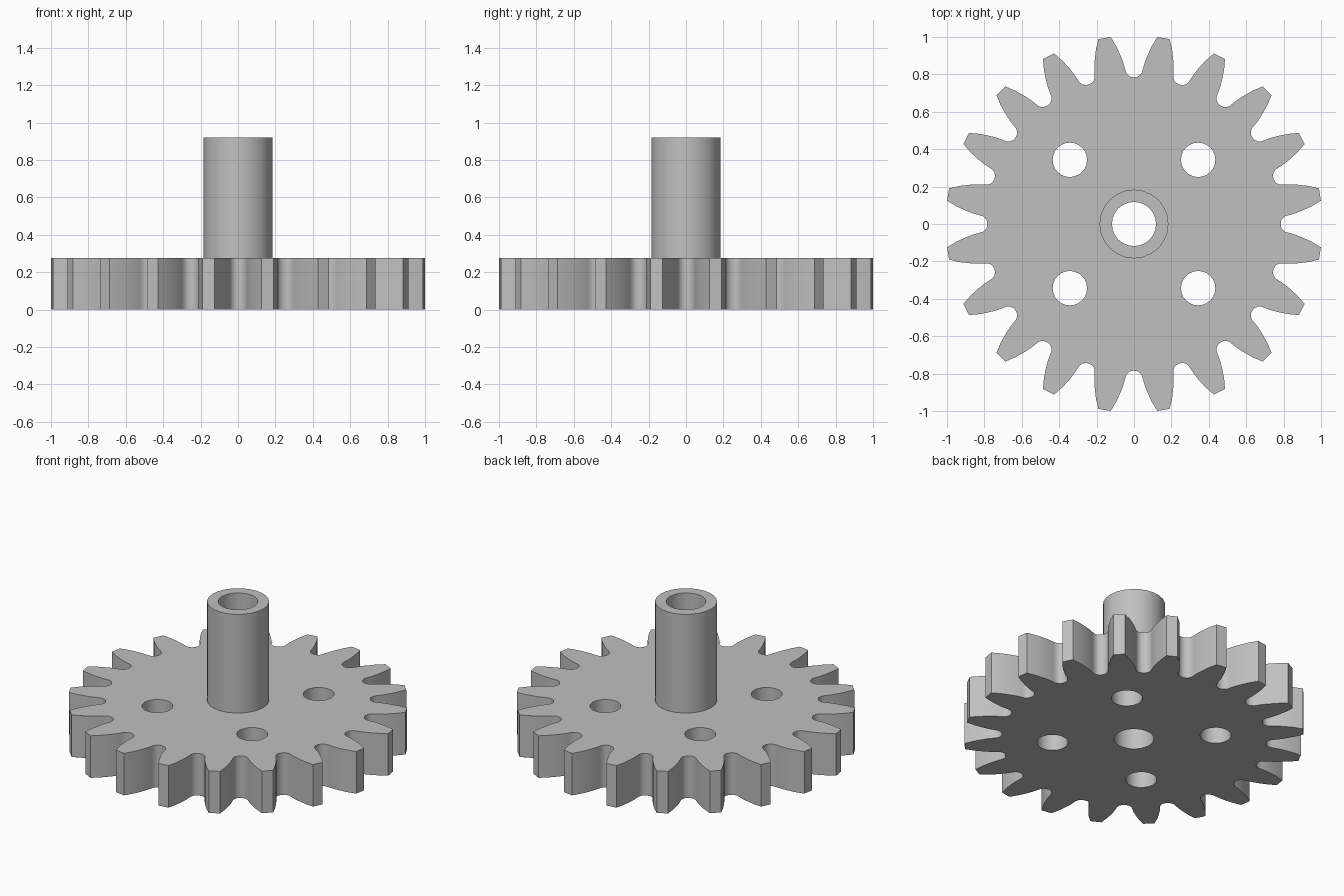
import bpy, bmesh
from math import sin, cos, pi, radians
from mathutils import Vector

cube = bpy.data.objects.get("Cube")
if cube:
    bpy.data.objects.remove(cube, do_unlink=True)

TEETH = 20
THICK = 0.275
TOP = 0.92
BORE_R, HUB_R = 0.118, 0.184
HOLE_R, HOLE_POS = 0.092, 0.343
SEGS = 24

metal = bpy.data.materials.new("Light grey metal")
metal.use_nodes = True
grey = (0.53, 0.53, 0.53, 1)
metal.diffuse_color = grey
metal.node_tree.nodes["Principled BSDF"].inputs["Base Color"].default_value = grey


def circle(cx, cy, r, n):
    return [(cx + r * cos(2 * pi * i / n), cy + r * sin(2 * pi * i / n)) for i in range(n)]


def finish(bm, name):
    """Weld, orient and smooth a mesh, keeping its hard edges."""
    bmesh.ops.remove_doubles(bm, verts=bm.verts, dist=1e-4)
    bmesh.ops.recalc_face_normals(bm, faces=bm.faces)
    mesh = bpy.data.meshes.new(name)
    bm.to_mesh(mesh)
    bm.free()
    mesh.materials.append(metal)
    obj = bpy.data.objects.new(name, mesh)
    bpy.context.collection.objects.link(obj)
    bpy.ops.object.select_all(action="DESELECT")
    obj.select_set(True)
    bpy.context.view_layer.objects.active = obj
    bpy.ops.object.shade_smooth_by_angle(angle=radians(30))
    return obj


# Half tooth as (degrees from tooth centre, radius), from tip corner to root
half = [(1.9, 1.007), (3.3, 0.955), (4.45, 0.902), (5.2, 0.865), (5.7, 0.83),
        (6.0, 0.811), (6.7, 0.796), (7.7, 0.787)]
tooth = [(-a, r) for a, r in reversed(half)] + half + [(9, 0.784)]
outline = []
for k in range(TEETH):
    centre = (k + 0.5) * 360 / TEETH
    for a, r in tooth:
        t = radians(centre + a)
        outline.append((r * cos(t), r * sin(t)))

# Toothed disc: filled flat outline with the bore and four round holes
loops = [outline, circle(0, 0, BORE_R, SEGS)]
loops += [circle(sx * HOLE_POS, sy * HOLE_POS, HOLE_R, SEGS) for sx in (-1, 1) for sy in (-1, 1)]
curve = bpy.data.curves.new("gear_profile", "CURVE")
curve.dimensions = "2D"
curve.fill_mode = "BOTH"
curve.extrude = THICK / 2
for pts in loops:
    spline = curve.splines.new("POLY")
    spline.points.add(len(pts) - 1)
    for p, (x, y) in zip(spline.points, pts):
        p.co = (x, y, 0, 1)
    spline.use_cyclic_u = True
profile = bpy.data.objects.new("gear_profile", curve)
bpy.context.collection.objects.link(profile)
flat = bpy.data.meshes.new_from_object(profile.evaluated_get(bpy.context.evaluated_depsgraph_get()))
bm = bmesh.new()
bm.from_mesh(flat)
bmesh.ops.translate(bm, verts=bm.verts, vec=(0, 0, THICK / 2))
bpy.data.objects.remove(profile, do_unlink=True)
bpy.data.meshes.remove(flat)
finish(bm, "gear_disc")

# Hollow hub: outer wall, top rim and bore turned around the z axis
bm = bmesh.new()
section = [(HUB_R, THICK), (HUB_R, TOP), (BORE_R, TOP), (BORE_R, THICK)]
verts = [bm.verts.new((r, 0, z)) for r, z in section]
edges = [bm.edges.new(pair) for pair in zip(verts, verts[1:])]
bmesh.ops.spin(bm, geom=verts + edges, cent=(0, 0, 0), axis=Vector((0, 0, 1)),
               angle=2 * pi, steps=SEGS, use_merge=True)
finish(bm, "hub_tube")
